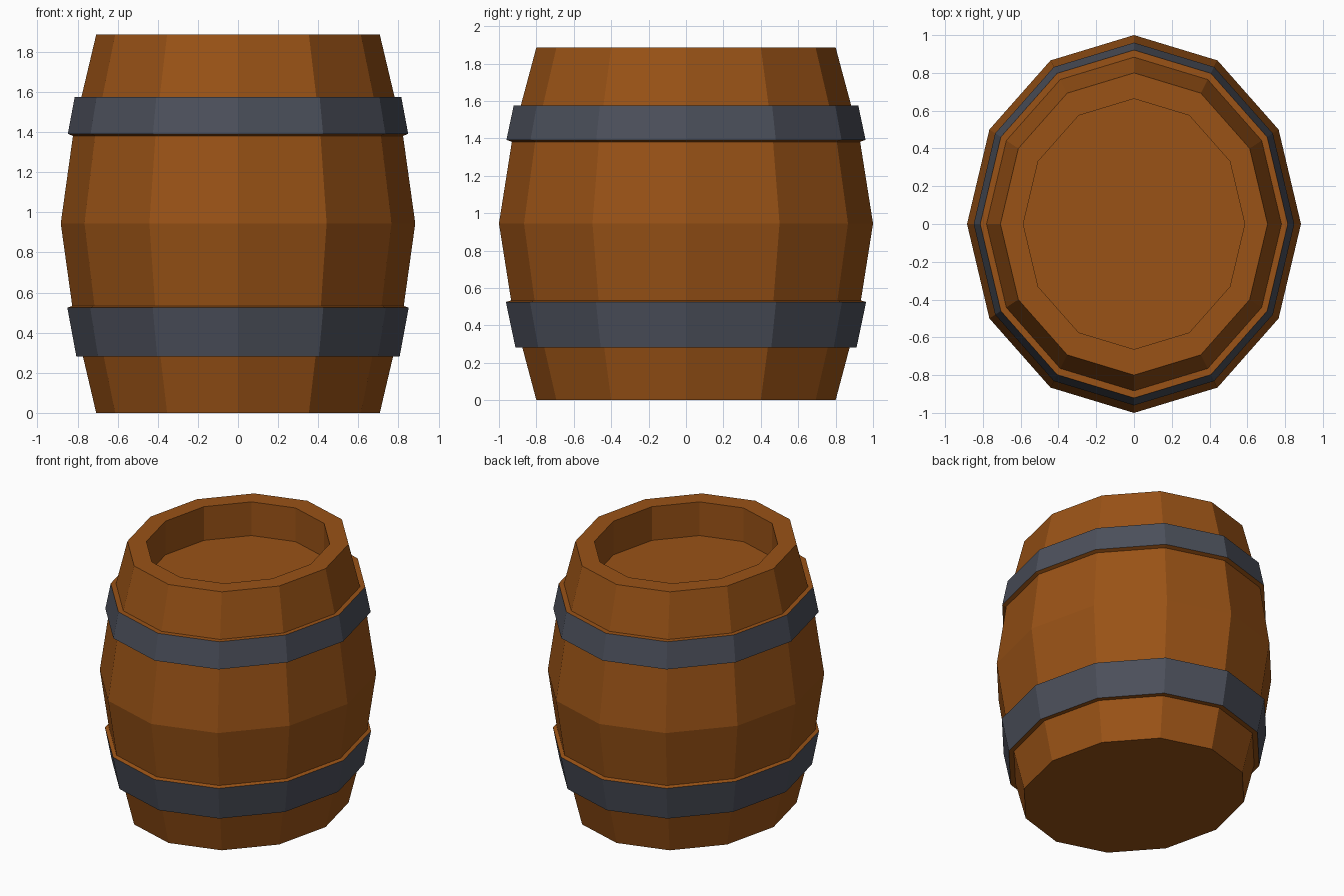
import bpy, bmesh
from math import sin, cos, pi

if "Cube" in bpy.data.objects:
    bpy.data.objects.remove(bpy.data.objects["Cube"])

SIDES = 12
SQUASH_X = 0.884


def material(name, rgb):
    m = bpy.data.materials.new(name)
    m.diffuse_color = (*rgb, 1)
    m.use_nodes = True
    m.node_tree.nodes["Principled BSDF"].inputs["Base Color"].default_value = m.diffuse_color
    return m


WOOD = material("wood", (0.32, 0.085, 0.008))
IRON = material("iron", (0.072, 0.08, 0.105))


def lathe(name, profile, mats, closed=False):
    """Spin a (radius, z) profile; mats gives a material index per segment."""
    bm = bmesh.new()
    rings = [[bm.verts.new((SQUASH_X * r * cos(2 * pi * i / SIDES),
                            r * sin(2 * pi * i / SIDES), z))
              for i in range(SIDES)] for r, z in profile]
    pairs = list(zip(rings, rings[1:]))
    if closed:
        pairs.append((rings[-1], rings[0]))
    for (a, b), m in zip(pairs, mats):
        for i in range(SIDES):
            j = (i + 1) % SIDES
            bm.faces.new((a[i], a[j], b[j], b[i])).material_index = m
    if not closed:
        bm.faces.new(rings[0])
        bm.faces.new(rings[-1])
    bmesh.ops.recalc_face_normals(bm, faces=bm.faces)
    mesh = bpy.data.meshes.new(name)
    bm.to_mesh(mesh)
    bm.free()
    mesh.materials.append(WOOD)
    mesh.materials.append(IRON)
    obj = bpy.data.objects.new(name, mesh)
    bpy.context.collection.objects.link(obj)
    return obj


# Bulging staves with a thick rim and a recessed lid
lathe("barrel_body",
      [(0.80, 0), (0.925, 0.47), (1.0, 0.945), (0.925, 1.42), (0.80, 1.886),
       (0.663, 1.886), (0.663, 1.64)], [0] * 6)

# Iron hoops with wooden edges
lathe("lower_hoop", [(0.87, 0.282), (0.912, 0.282), (0.963, 0.525), (0.93, 0.535)],
      [0, 1, 0, 0], closed=True)
lathe("upper_hoop", [(0.927, 1.38), (0.96, 1.392), (0.921, 1.576), (0.88, 1.576)],
      [0, 1, 0, 0], closed=True)
